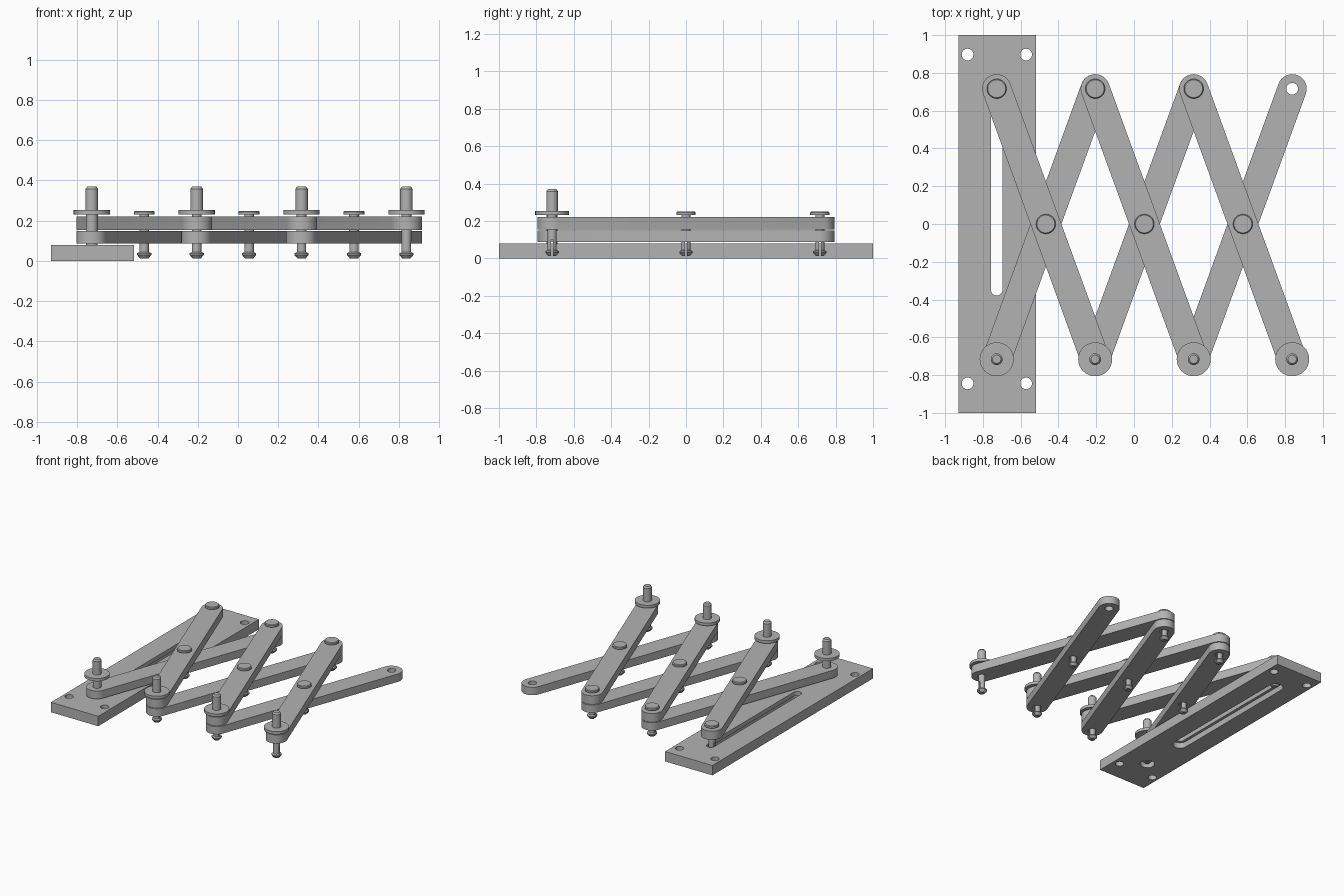
import bpy, bmesh, math
from mathutils import Vector

if "Cube" in bpy.data.objects:
    bpy.data.objects.remove(bpy.data.objects["Cube"], do_unlink=True)

COLOR = (0.45, 0.45, 0.45, 1)
grey = bpy.data.materials.new("plain_grey")
grey.use_nodes = True
grey.diffuse_color = COLOR
grey.node_tree.nodes["Principled BSDF"].inputs["Base Color"].default_value = COLOR

# Key dimensions
COLS = [-0.727 + 0.5215 * i for i in range(4)]
ROW = 0.716
BAR_R, HOLE_R, SHAFT_R = 0.077, 0.031, 0.024
PLATE_X, PLATE_TOP = -0.724, 0.078
LOWER, UPPER = (0.086, 0.148), (0.153, 0.221)


def finish(name, bm):
    bmesh.ops.recalc_face_normals(bm, faces=bm.faces)
    mesh = bpy.data.meshes.new(name)
    bm.to_mesh(mesh)
    bm.free()
    ob = bpy.data.objects.new(name, mesh)
    bpy.context.collection.objects.link(ob)
    mesh.materials.append(grey)
    return ob


def activate(ob):
    bpy.ops.object.select_all(action="DESELECT")
    ob.select_set(True)
    bpy.context.view_layer.objects.active = ob


def smooth(ob):
    activate(ob)
    bpy.ops.object.shade_smooth_by_angle(angle=math.radians(25))


def capsule(name, p, q, r, z0, z1, steps=16):
    """Round-ended slab from p to q; a plain cylinder when p equals q."""
    p, q = Vector(p), Vector(q)
    d = q - p
    turn = math.atan2(d.y, d.x)
    bm = bmesh.new()
    ring = []
    for centre, start in ((q, turn - math.pi / 2), (p, turn + math.pi / 2)):
        for i in range(steps + (d.length > 0)):
            a = start + math.pi * i / steps
            ring.append(bm.verts.new((centre.x + r * math.cos(a), centre.y + r * math.sin(a), z0)))
    face = bm.faces.new(ring)
    top = bmesh.ops.extrude_face_region(bm, geom=[face])["geom"]
    bmesh.ops.translate(bm, vec=(0, 0, z1 - z0), verts=[v for v in top if isinstance(v, bmesh.types.BMVert)])
    return finish(name, bm)


def box(name, centre, size):
    bm = bmesh.new()
    bmesh.ops.create_cube(bm, size=1)
    bmesh.ops.scale(bm, vec=size, verts=bm.verts)
    bmesh.ops.translate(bm, vec=centre, verts=bm.verts)
    return finish(name, bm)


def cut(ob, cutter):
    cutter.hide_render = True
    mod = ob.modifiers.new("cut", "BOOLEAN")
    mod.operation, mod.solver, mod.object = "DIFFERENCE", "EXACT", cutter
    activate(ob)
    bpy.ops.object.modifier_apply(modifier=mod.name)
    bpy.data.objects.remove(cutter, do_unlink=True)


def bar(name, p, q, layer):
    ob = capsule(name, p, q, BAR_R, *layer)
    mid = ((p[0] + q[0]) / 2, 0)
    for c in (p, mid, q):
        cut(ob, capsule("hole_cutter", c, c, HOLE_R, 0, 0.3))
    smooth(ob)


def fastener(name, x, y, head, shaft=SHAFT_R):
    """Turned pin with a split snap tip; head is the profile above the shaft."""
    tip = [(0, 0.012), (0.021, 0.012), (0.036, 0.030), (0.036, 0.038), (SHAFT_R, 0.044),
           (SHAFT_R, PLATE_TOP), (shaft, PLATE_TOP), (shaft, 0.231)]
    bm = bmesh.new()
    pts = [bm.verts.new((r, 0, z)) for r, z in tip + head]
    edges = [bm.edges.new(e) for e in zip(pts, pts[1:])
             if (e[0].co - e[1].co).length > 1e-6]
    bmesh.ops.spin(bm, geom=pts + edges, axis=(0, 0, 1), cent=(0, 0, 0),
                   angle=math.tau, steps=32, use_duplicate=False)
    bmesh.ops.remove_doubles(bm, verts=bm.verts, dist=1e-5)
    bmesh.ops.translate(bm, vec=(x, y, 0), verts=bm.verts)
    ob = finish(name, bm)
    cut(ob, box("split_cutter", (x, y, 0.045), (0.1, 0.011, 0.11)))
    smooth(ob)


# Base plate: screw holes, fixed pivot and sliding slot with recesses beneath
plate = box("base_plate", (PLATE_X, 0, PLATE_TOP / 2), (0.412, 2, PLATE_TOP))
for x in (-0.881, -0.571):
    for y in (-0.844, 0.897):
        cut(plate, capsule("screw_cutter", (x, y), (x, y), HOLE_R, -0.1, 0.2))
PX = COLS[0]
for start, end in ((-ROW, -ROW), (-0.347, 0.73)):
    cut(plate, capsule("slot_cutter", (PX, start), (PX, end), HOLE_R, -0.1, 0.2))
    cut(plate, capsule("recess_cutter", (PX, start), (PX, end), 0.053, -0.1, 0.045))
smooth(plate)

# Crossing bars of the lattice
for i, (a, b) in enumerate(zip(COLS, COLS[1:]), 1):
    bar(f"lower_bar_{i}", (a, -ROW), (b, ROW), LOWER)
    bar(f"upper_bar_{i}", (a, ROW), (b, -ROW), UPPER)

# Flat-capped rivets at the centres and along the back row
CAP = [(0.052, 0.231), (0.052, 0.244), (0.047, 0.249), (0, 0.249)]
for i in range(3):
    fastener(f"centre_rivet_{i + 1}", (COLS[i] + COLS[i + 1]) / 2, 0, CAP)
    fastener(f"back_rivet_{i + 1}", COLS[i], ROW, CAP)

# Tall flanged pins along the front row
POST = [(0.09, 0.231), (0.09, 0.253), (0.031, 0.253), (0.031, 0.358), (0.022, 0.37), (0, 0.37)]
for i, x in enumerate(COLS):
    fastener(f"front_pin_{i + 1}", x, -ROW, POST, 0.030 if i == 0 else SHAFT_R)
